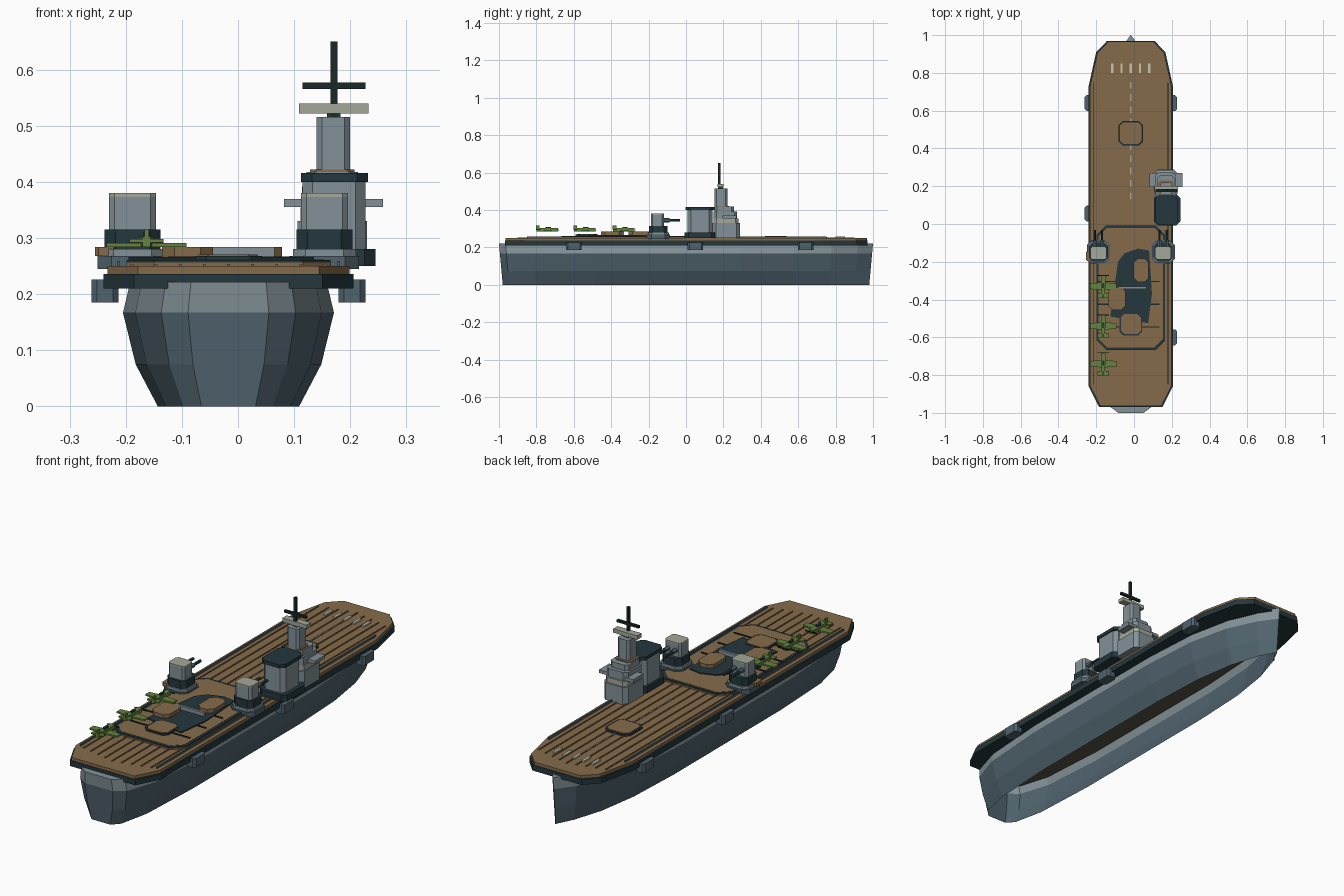
import bpy, bmesh
from mathutils import Matrix, Vector

default_cube = bpy.data.objects.get("Cube")
if default_cube:
    bpy.data.objects.remove(default_cube, do_unlink=True)

MID = -0.017  # centreline of the ship


def material(name, red, green, blue):
    mat = bpy.data.materials.new(name)
    mat.use_nodes = True
    colour = (red, green, blue, 1)
    mat.diffuse_color = colour
    mat.node_tree.nodes["Principled BSDF"].inputs["Base Color"].default_value = colour
    return mat


hull_grey = material("hull slate", .08, .125, .155)
light_grey = material("light grey", .225, .285, .31)
dark_grey = material("dark slate", .017, .038, .046)
mast_black = material("mast black", .01, .02, .022)
wood = material("deck wood", .235, .148, .068)
hold_olive = material("hold olive", .09, .085, .055)
cream = material("pale grey", .37, .39, .32)
marking = material("marking cream", .58, .57, .44)
plane_green = material("aircraft green", .13, .225, .05)


def finish(name, mesh_data, *mats):
    mesh = bpy.data.meshes.new(name)
    mesh_data.to_mesh(mesh)
    mesh_data.free()
    for mat in mats:
        mesh.materials.append(mat)
    part = bpy.data.objects.new(name, mesh)
    bpy.context.collection.objects.link(part)


def prism(name, outline, bottom, top, mat):
    """Extrude a flat outline upward."""
    bm = bmesh.new()
    face = bm.faces.new([bm.verts.new((x, y, bottom)) for x, y in outline])
    grown = bmesh.ops.extrude_face_region(bm, geom=[face])["geom"]
    bmesh.ops.translate(bm, vec=(0, 0, top - bottom),
                        verts=[v for v in grown if isinstance(v, bmesh.types.BMVert)])
    bmesh.ops.recalc_face_normals(bm, faces=bm.faces)
    finish(name, bm, mat)


def octagon(x, y, half_x, half_y, cut):
    """Rectangle outline with its corners cut off."""
    quarter = [(half_x, half_y - cut), (half_x - cut, half_y)]
    right = [(a, -b) for a, b in quarter[::-1]] + quarter
    return [(x + a, y + b) for a, b in right] + [(x - a, y - b) for a, b in right]


def block(name, x, y, half_x, half_y, bottom, top, mat, cut=0.0):
    if cut:
        outline = octagon(x, y, half_x, half_y, cut)
    else:
        outline = [(x + i * half_x, y + j * half_y)
                   for i, j in ((-1, -1), (1, -1), (1, 1), (-1, 1))]
    prism(name, outline, bottom, top, mat)


def rod(name, start, end, radius, mat, sides=6):
    start, end = Vector(start), Vector(end)
    axis = end - start
    turn = axis.to_track_quat("Z", "Y").to_matrix().to_4x4()
    bm = bmesh.new()
    bmesh.ops.create_cone(bm, cap_ends=True, segments=sides, radius1=radius,
                          radius2=radius, depth=axis.length,
                          matrix=Matrix.Translation((start + end) / 2) @ turn)
    finish(name, bm, mat)


# Hull: loft of mirrored sections, open underneath, pale upper strake
def build_hull():
    levels = [(0, .67), (.075, .88), (.167, 1), (.222, .93)]
    stations = [(-1, .072), (-.965, .12), (-.82, .166), (-.5, .188), (.3, .188),
                (.58, .17), (.78, .125), (.92, .06), (1, .002)]
    bm = bmesh.new()
    rows = []
    for y, half in stations:
        side = [(half * k, y * (.98 + .09 * z), z) for z, k in levels]
        ring = [(-x, b, z) for x, b, z in side] + side[::-1]
        rows.append([bm.verts.new((MID + x, b, z)) for x, b, z in ring])
    last = len(rows[0]) - 1
    for a, b in zip(rows, rows[1:]):
        for i in range(last):
            bm.faces.new((a[i], a[i + 1], b[i + 1], b[i]))
    for ring in (rows[0], rows[-1]):
        for i in range(last // 2):
            bm.faces.new((ring[i], ring[i + 1], ring[last - i - 1], ring[last - i]))
    bmesh.ops.recalc_face_normals(bm, faces=bm.faces)
    strake = levels[-2][0]
    for face in bm.faces:
        face.material_index = int(face.calc_center_median().z > strake)
    finish("hull", bm, hull_grey, light_grey)
    ceiling = [(MID + s * half * .93, y * .985) for s, row in
               ((1, stations), (-1, stations[::-1])) for y, half in row]
    prism("hull_ceiling", ceiling, .2, .207, hold_olive)


build_hull()


# Flight deck: dark slab with a wooden top
def deck_outline(inset):
    side = [(.168, -.968), (.223, -.86), (.223, .73), (.183, .91), (.125, .97)]
    side = [(x - inset, y * (1 - inset / 2)) for x, y in side]
    return [(MID + x, y) for x, y in side] + [(MID - x, y) for x, y in side[::-1]]


prism("deck_slab", deck_outline(0), .21, .236, dark_grey)
prism("deck_planking", deck_outline(.007), .236, .25, wood)

# Plank ridges and deck edge rails
for i in range(-4, 5):
    block("plank_ridge", MID + i * .043, 0, .0025, .9 - abs(i) * .01, .25, .254, wood)
for side in (-1, 1):
    block("deck_rail", MID + side * .196, -.05, .0025, .8, .25, .259, hull_grey)

# Painted deck markings
for i in range(10):
    block("centre_dash", MID, .15 + i * .065, .003, .018, .25, .2555, cream)
for i in range(-2, 3):
    block("bow_dash", MID + i * .049, .825, .006, .026, .25, .2575, marking)


# Lift platforms with dark rims
def lift(name, x, y, half, bottom, top):
    block(name + "_rim", x, y, half, half, bottom, top - .003, dark_grey, .02)
    block(name + "_top", x, y, half - .007, half - .007, bottom, top, wood, .018)


lift("bow_lift", MID, .48, .064, .25, .261)

# Raised stern platform
block("stern_platform_base", MID, -.337, .183, .33, .25, .256, wood, .05)
block("stern_platform_rim", MID, -.337, .182, .329, .256, .261, dark_grey, .05)
block("stern_platform_top", MID, -.337, .17, .317, .256, .262, wood, .045)
pit = [(-.05, -.155), (.02, -.13), (.08, -.14), (.095, -.37), (.075, -.525),
       (-.125, -.49), (-.085, -.2)]
prism("work_area", pit, .26, .267, dark_grey)
lift("stern_lift", MID, -.53, .06, .26, .271)
block("loose_hatch", .038, -.245, .04, .063, .265, .284, wood, .022)
block("loose_hatch", -.09, -.395, .045, .06, .265, .284, wood, .022)
block("barrier", -.01, -.337, .075, .006, .267, .284, light_grey)
for i in range(3):
    block("arrest_wire", -.03, -.305 - i * .12, .165, .003, .26, .266, mast_black)

# Side sponsons under the deck edge
for side, places in ((-1, (.64, .055)), (1, (.64, .05, -.6))):
    for y in places:
        block("sponson", MID + side * .22, y, .024, .042, .185, .226, hull_grey, .01)


# Twin gun turrets
def turret(x, y):
    block("turret_platform", x, y, .062, .062, .245, .268, hull_grey, .025)
    block("turret_ring", x, y, .056, .056, .268, .28, light_grey, .022)
    block("turret_base", x, y, .05, .05, .28, .315, dark_grey, .02)
    block("turret_house", x, y - .005, .042, .035, .315, .373, light_grey, .01)
    block("turret_roof", x, y - .005, .042, .035, .373, .38, cream, .01)
    for side in (-1, 1):
        gun_x = x + side * .019
        rod("gun_sleeve", (gun_x, y + .02, .345), (gun_x, y + .06, .345), .011, hull_grey)
        rod("gun_barrel", (gun_x, y + .05, .345), (gun_x, y + .115, .345), .007, dark_grey)


for side in (-1, 1):
    turret(MID + side * .171, -.148)
block("side_platform", -.235, -.17, .02, .025, .268, .284, wood, .006)

# Island: funnel house
block("island_base", .175, .075, .07, .082, .25, .28, dark_grey, .02)
block("funnel_house", .171, .075, .056, .066, .28, .403, light_grey, .018)
block("funnel_cap", .172, .075, .06, .078, .4, .416, dark_grey, .02)

# Island: bridge tower in stacked tiers
block("bridge_lower", .168, .215, .062, .073, .25, .33, light_grey, .018)
block("bridge_window_band", .168, .214, .057, .068, .33, .354, cream, .017)
block("bridge_middle", .168, .21, .054, .064, .354, .392, light_grey, .016)
block("bridge_wings", .17, .232, .088, .037, .355, .37, light_grey)
block("bridge_roof", .168, .205, .046, .052, .392, .418, light_grey, .014)
block("bridge_roof_deck", .168, .192, .04, .039, .418, .422, wood, .012)
block("upper_tower", .17, .187, .03, .034, .42, .516, light_grey, .01)
block("radar_panel", .171, .185, .062, .016, .522, .54, cream)
block("radar_foot", .171, .185, .012, .012, .515, .525, dark_grey)

# Mast
block("mast", .171, .178, .006, .006, .515, .65, mast_black)
block("mast_yard", .171, .178, .056, .006, .566, .577, mast_black)


# Parked aircraft
def aircraft(x, y):
    fuselage = [(-.007, -.06), (.007, -.06), (.013, .02), (.011, .055),
                (-.011, .055), (-.013, .02)]
    prism("plane_fuselage", [(x + a, y + b) for a, b in fuselage], .284, .303, plane_green)
    wing = [(0, -.02), (.071, -.014), (.071, .014), (0, .022)]
    for side in (-1, 1):
        prism("plane_wing", [(x + side * a, y + b) for a, b in wing], .284, .291, plane_green)
    block("plane_tailplane", x, y - .05, .03, .011, .292, .298, plane_green)
    block("plane_fin", x, y - .052, .004, .01, .295, .316, plane_green)
    block("plane_canopy", x, y + .004, .006, .014, .303, .31, dark_grey, .003)
    block("plane_propeller", x, y + .058, .03, .002, .291, .296, mast_black)


for y in (-.33, -.54, -.74):
    aircraft(-.163, y)
